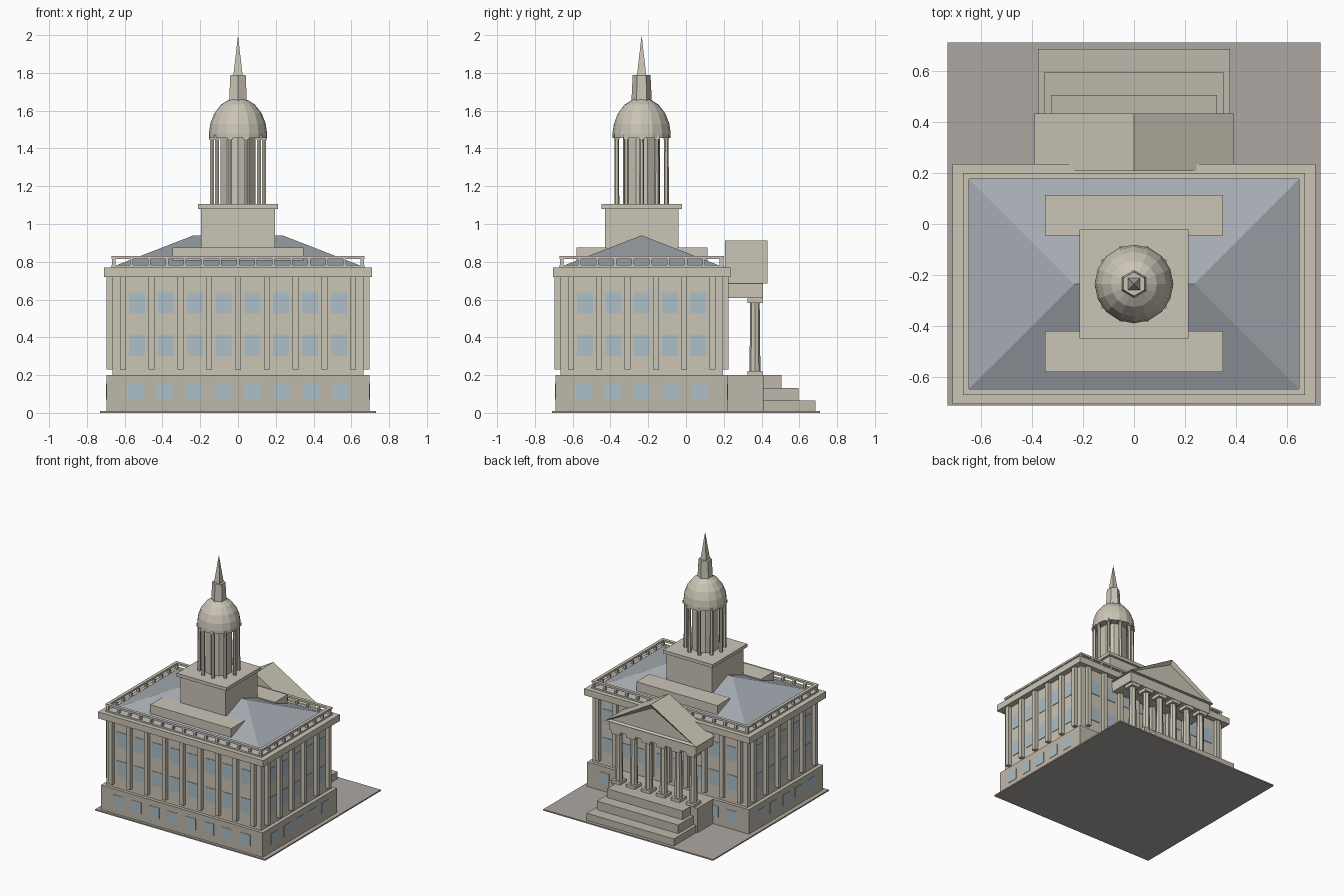
import bpy, bmesh
from math import pi, cos, sin
from mathutils import Matrix, Vector

if "Cube" in bpy.data.objects:
    bpy.data.objects.remove(bpy.data.objects["Cube"])

CY = -0.235  # centre of the main building along y


def material(name, rgb):
    m = bpy.data.materials.new(name)
    m.diffuse_color = (*rgb, 1)
    m.use_nodes = True
    m.node_tree.nodes["Principled BSDF"].inputs["Base Color"].default_value = m.diffuse_color
    return m


STONE = material("stone", (0.60, 0.56, 0.47))
BASE = material("base_stone", (0.52, 0.48, 0.41))
GLASS = material("glass", (0.42, 0.52, 0.57))
ROOF = material("slate", (0.38, 0.41, 0.45))
PAVING = material("paving", (0.42, 0.39, 0.36))


def finish(name, bm, mat):
    bmesh.ops.recalc_face_normals(bm, faces=bm.faces)
    me = bpy.data.meshes.new(name)
    bm.to_mesh(me)
    bm.free()
    me.materials.append(mat)
    ob = bpy.data.objects.new(name, me)
    bpy.context.collection.objects.link(ob)
    return ob


def add_box(bm, x0, x1, y0, y1, z0, z1):
    m = Matrix.Translation(((x0 + x1) / 2, (y0 + y1) / 2, (z0 + z1) / 2))
    bmesh.ops.create_cube(bm, size=1, matrix=m @ Matrix.Diagonal((x1 - x0, y1 - y0, z1 - z0, 1)))


def boxes(name, mat, *items):
    bm = bmesh.new()
    for b in items:
        add_box(bm, *b)
    return finish(name, bm, mat)


def block(hx, hy, z0, z1, cy=CY):
    return (-hx, hx, cy - hy, cy + hy, z0, z1)


def add_cone(bm, x, y, z0, z1, r0, r1, n, turn=0):
    m = Matrix.Translation((x, y, (z0 + z1) / 2)) @ Matrix.Rotation(turn, 4, 'Z')
    bmesh.ops.create_cone(bm, cap_ends=True, segments=n, radius1=r0, radius2=r1,
                          depth=z1 - z0, matrix=m)


def cone(name, mat, *args):
    bm = bmesh.new()
    add_cone(bm, *args)
    return finish(name, bm, mat)


def around(hx, hy, xs, ys, w, inner, outer, z0, z1):
    """Boxes of width w along all four walls of a rectangle."""
    out = []
    for s in (-1, 1):
        for x in xs:
            a, b = sorted((CY + s * (hy + inner), CY + s * (hy + outer)))
            out.append((x - w / 2, x + w / 2, a, b, z0, z1))
        for y in ys:
            a, b = sorted((s * (hx + inner), s * (hx + outer)))
            out.append((a, b, CY + y - w / 2, CY + y + w / 2, z0, z1))
    return out


def spread(n, step):
    return [(i - (n - 1) / 2) * step for i in range(n)]


# Ground, base, walls and cornice
boxes("ground_slab", PAVING, (-0.73, 0.73, -0.71, 0.71, 0, 0.01))
boxes("base_storey", BASE, block(0.695, 0.455, 0.01, 0.2))
boxes("main_walls", STONE, block(0.665, 0.43, 0.2, 0.72))
boxes("cornice", STONE, block(0.71, 0.47, 0.72, 0.77))

# Windows and pilasters on all four walls
boxes("base_windows", GLASS, *around(0.695, 0.455, spread(8, 0.156), spread(5, 0.155),
                                     0.085, -0.01, 0.003, 0.07, 0.155))
for name, z in (("lower_windows", 0.302), ("upper_windows", 0.525)):
    boxes(name, GLASS, *around(0.665, 0.43, spread(8, 0.1525), spread(5, 0.15),
                               0.085, -0.01, 0.004, z, z + 0.113))
boxes("pilasters", STONE, *around(0.665, 0.43, spread(9, 0.1525), spread(6, 0.15),
                                  0.032, -0.01, 0.03, 0.23, 0.72))

# Balustrade: bottom and top rails with small posts
parts = []
for z0, z1 in ((0.77, 0.782), (0.815, 0.83)):
    for s in (-1, 1):
        y, x = CY + s * 0.423, s * 0.658
        parts.append((-0.67, 0.67, y - 0.012, y + 0.012, z0, z1))
        parts.append((x - 0.012, x + 0.012, CY - 0.435, CY + 0.435, z0, z1))
parts += around(0.658, 0.423, spread(15, 0.094), spread(10, 0.094), 0.015, -0.01, 0.01, 0.78, 0.818)
boxes("balustrade", STONE, *parts)

# Hipped roof
bm = bmesh.new()
low = [bm.verts.new((sx * 0.66, CY + sy * 0.425, 0.775))
       for sx, sy in ((-1, -1), (1, -1), (1, 1), (-1, 1))]
ra, rb = (bm.verts.new((x, CY, 0.94)) for x in (-0.235, 0.235))
for f in ((low[0], low[1], rb, ra), (low[1], low[2], rb), (low[2], low[3], ra, rb),
          (low[3], low[0], ra), low[::-1]):
    bm.faces.new(f)
finish("hipped_roof", bm, ROOF)

# Attic blocks and tower base
boxes("attic_blocks", STONE, (-0.348, 0.348, -0.58, -0.42, 0.8, 0.875),
      (-0.348, 0.348, -0.045, 0.113, 0.8, 0.875))
boxes("tower_base", STONE, block(0.195, 0.195, 0.8, 1.08))
boxes("tower_ledge", STONE, block(0.213, 0.213, 1.08, 1.105))

# Drum ringed by columns
cone("drum", STONE, 0, CY, 1.1, 1.46, 0.098, 0.098, 10)
bm = bmesh.new()
for i in range(10):
    a = i * pi / 5
    x, y = 0.138 * cos(a), CY + 0.138 * sin(a)
    add_cone(bm, x, y, 1.105, 1.45, 0.013, 0.012, 6)
    add_box(bm, x - 0.015, x + 0.015, y - 0.015, y + 0.015, 1.448, 1.47)
finish("drum_columns", bm, STONE)

# Faceted dome spun from a profile
bm = bmesh.new()
profile = [(0, 1.455), (0.154, 1.455), (0.154, 1.48), (0.147, 1.53), (0.126, 1.585),
           (0.09, 1.632), (0.045, 1.66), (0, 1.66)]
vs = [bm.verts.new((r, CY, z)) for r, z in profile]
es = [bm.edges.new(p) for p in zip(vs, vs[1:])]
bmesh.ops.spin(bm, geom=vs + es, cent=(0, CY, 0), axis=(0, 0, 1), angle=2 * pi, steps=16)
bmesh.ops.remove_doubles(bm, verts=bm.verts, dist=0.0005)
finish("dome", bm, STONE)

# Lantern and spire
cone("lantern", STONE, 0, CY, 1.65, 1.79, 0.054, 0.047, 6)
cone("spire", STONE, 0, CY, 1.79, 2.0, 0.034, 0.0, 4, pi / 4)

# Portico floor and steps
boxes("portico_floor", BASE, (-0.385, 0.385, 0.2, 0.41, 0.01, 0.2))
boxes("steps", BASE, (-0.375, 0.375, 0.4, 0.685, 0.01, 0.065),
      (-0.35, 0.35, 0.4, 0.595, 0.065, 0.132), (-0.325, 0.325, 0.4, 0.505, 0.132, 0.2))

# Portico columns with plinths and capitals
bm = bmesh.new()
for x in spread(6, 0.128):
    add_cone(bm, x, 0.365, 0.215, 0.59, 0.029, 0.025, 8)
    for z0, z1 in ((0.2, 0.222), (0.583, 0.61)):
        add_box(bm, x - 0.038, x + 0.038, 0.325, 0.405, z0, z1)
finish("portico_columns", bm, STONE)
boxes("entablature", STONE, (-0.372, 0.372, 0.195, 0.408, 0.608, 0.69))

# Pediment with a recessed triangle
bm = bmesh.new()
tri = [(-0.39, 0.685), (0.39, 0.685), (0, 0.912)]
front = [bm.verts.new((x, 0.432, z)) for x, z in tri]
back = [bm.verts.new((x, 0.207, z)) for x, z in tri]
face = bm.faces.new(front)
bm.faces.new(back[::-1])
for i in range(3):
    j = (i + 1) % 3
    bm.faces.new((front[i], back[i], back[j], front[j]))
bmesh.ops.recalc_face_normals(bm, faces=bm.faces)
bmesh.ops.inset_region(bm, faces=[face], thickness=0.035, depth=0)
bmesh.ops.translate(bm, verts=face.verts, vec=Vector((0, -0.02, 0)))
finish("pediment", bm, STONE)
